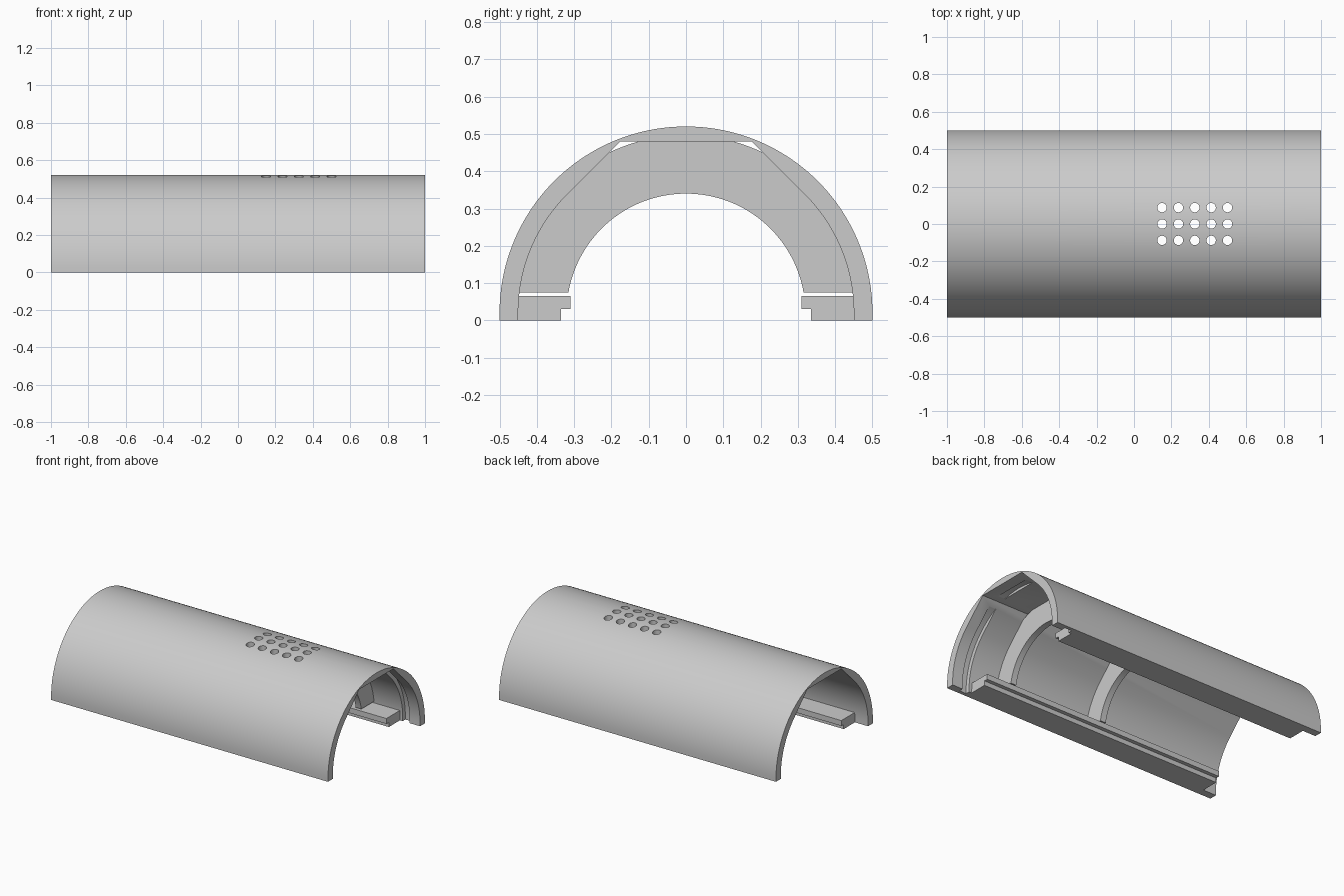
import bpy, bmesh
from math import sin, cos, asin, pi, radians

if "Cube" in bpy.data.objects:
    bpy.data.objects.remove(bpy.data.objects["Cube"], do_unlink=True)

AXIS_Z = 0.02          # height of the cylinder axis
OUTER, INNER, RING, BORE = 0.5, 0.45, 0.477, 0.32
CEILING = 0.48

grey = bpy.data.materials.new("plain_grey")
grey.use_nodes = True
grey.diffuse_color = (0.6, 0.6, 0.6, 1)
grey.node_tree.nodes["Principled BSDF"].inputs["Base Color"].default_value = (0.6, 0.6, 0.6, 1)


def arc(radius, start, end, steps):
    """Points (y, z) on a circle around the long axis."""
    angles = [start + (end - start) * i / steps for i in range(steps + 1)]
    return [(radius * cos(a), AXIS_Z + radius * sin(a)) for a in angles]


def prism(name, profile, x0, x1):
    """Extrude a (y, z) profile along x."""
    bm = bmesh.new()
    face = bm.faces.new([bm.verts.new((x0, y, z)) for y, z in profile])
    side = bmesh.ops.extrude_face_region(bm, geom=[face])
    moved = [v for v in side["geom"] if isinstance(v, bmesh.types.BMVert)]
    bmesh.ops.translate(bm, verts=moved, vec=(x1 - x0, 0, 0))
    bmesh.ops.recalc_face_normals(bm, faces=bm.faces)
    mesh = bpy.data.meshes.new(name)
    bm.to_mesh(mesh)
    bm.free()
    obj = bpy.data.objects.new(name, mesh)
    mesh.materials.append(grey)
    bpy.context.collection.objects.link(obj)
    return obj


def cut(target, cutter):
    """Subtract the cutter and drop it."""
    mod = target.modifiers.new("cut", 'BOOLEAN')
    mod.operation, mod.solver, mod.object = 'DIFFERENCE', 'EXACT', cutter
    bpy.context.view_layer.objects.active = target
    bpy.ops.object.modifier_apply(modifier=mod.name)
    bpy.data.objects.remove(cutter, do_unlink=True)


def smooth(obj):
    bpy.ops.object.select_all(action='DESELECT')
    obj.select_set(True)
    bpy.context.view_layer.objects.active = obj
    bpy.ops.object.shade_smooth_by_angle(angle=radians(25))


# Half-round shell: round lower walls, 45 degree slopes and a flat ceiling
corner_y = INNER * 2 ** 0.5 + AXIS_Z - CEILING
outside = arc(OUTER, 0, pi, 96)
inside = (arc(INNER, pi, pi * 0.75, 24) + [(-corner_y, CEILING), (corner_y, CEILING)]
          + arc(INNER, pi / 4, 0, 24))
shell = prism("shell", [(OUTER, 0)] + outside + [(-OUTER, 0), (-INNER, 0)]
              + inside + [(INNER, 0)], -1, 1)

# Snap groove near one end
cut(shell, prism("groove_cutter", [(RING, -0.1)] + arc(RING, 0, pi, 96) + [(-RING, -0.1)],
                 0.875, 0.925))

# Grid of round holes through the roof
bm = bmesh.new()
for i in range(5):
    for j in (-1, 0, 1):
        made = bmesh.ops.create_cone(bm, cap_ends=True, segments=32, radius1=0.025,
                                     radius2=0.025, depth=0.3)
        bmesh.ops.translate(bm, verts=made["verts"],
                            vec=(0.15 + 0.0875 * i, 0.0875 * j, 0.5))
hole_mesh = bpy.data.meshes.new("hole_cutter")
bm.to_mesh(hole_mesh)
bm.free()
hole_mesh.materials.append(grey)
holes = bpy.data.objects.new("hole_cutter", hole_mesh)
bpy.context.collection.objects.link(holes)
cut(shell, holes)
smooth(shell)

# Two arched ribs standing clear of the rails
a_out, a_in = asin(0.055 / RING), asin(0.055 / BORE)
rib_profile = arc(RING, a_out, pi - a_out, 72) + arc(BORE, pi - a_in, a_in, 72)
for name, x in (("end_rib", 0.67), ("middle_rib", -0.01)):
    smooth(prism(name, rib_profile, x - 0.04, x))

# Stepped rails along both lower edges
rail = [(0.47, 0), (0.335, 0), (0.335, 0.03), (0.31, 0.03), (0.31, 0.065), (0.47, 0.065)]
for name, side in (("back_rail", 1), ("front_rail", -1)):
    prism(name, [(side * y, z) for y, z in rail], -0.905, 0.855)
